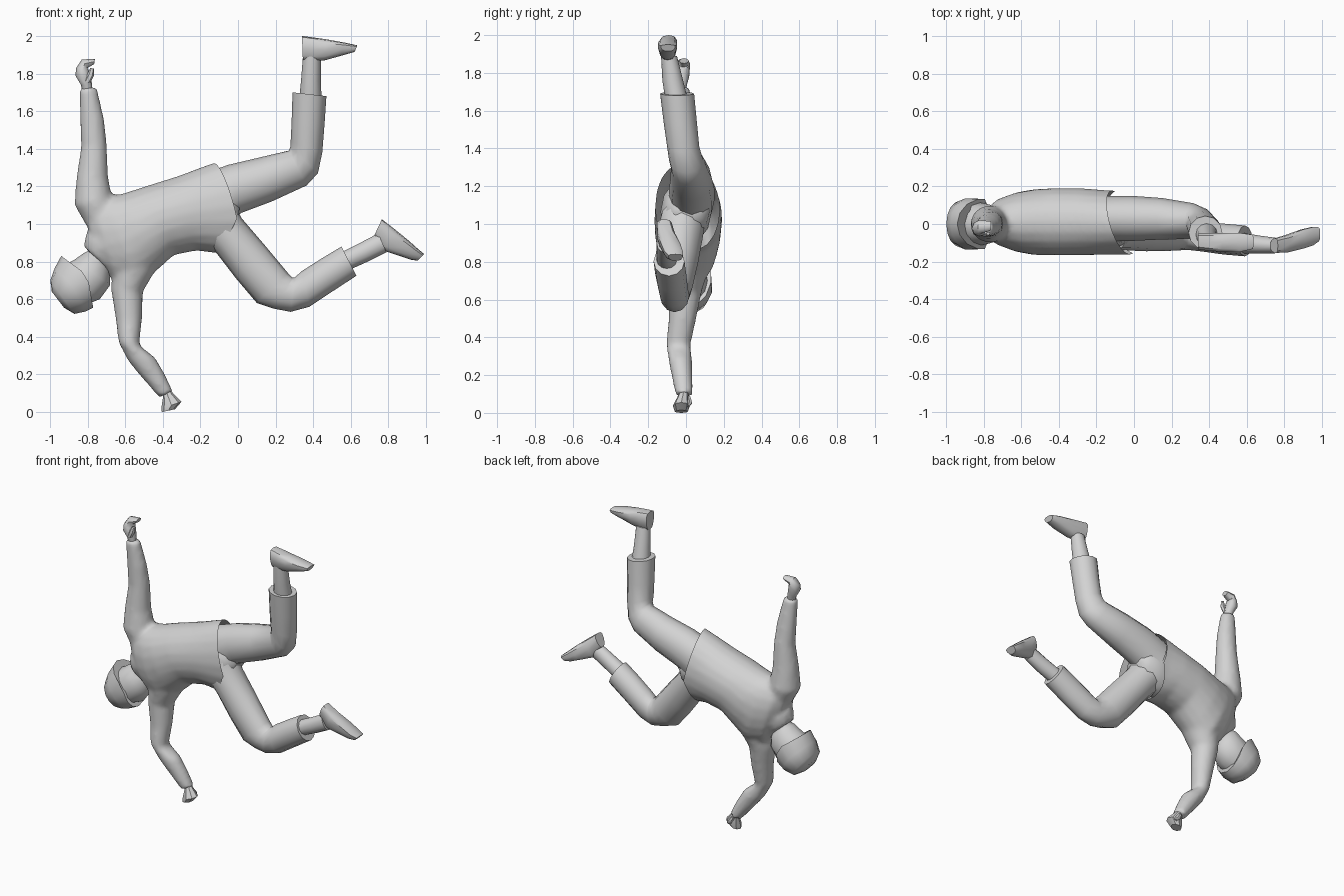
import bpy, bmesh, math
from mathutils import Vector

grey = bpy.data.materials.new("light grey")
grey.diffuse_color = (0.65, 0.65, 0.65, 1)


def smooth(ob, angle):
    bpy.ops.object.select_all(action='DESELECT')
    bpy.context.view_layer.objects.active = ob
    ob.select_set(True)
    bpy.ops.object.shade_smooth_by_angle(angle=math.radians(angle))
    ob.select_set(False)


def add_object(name, bm):
    bmesh.ops.recalc_face_normals(bm, faces=bm.faces)
    me = bpy.data.meshes.new(name)
    bm.to_mesh(me)
    bm.free()
    me.materials.append(grey)
    ob = bpy.data.objects.new(name, me)
    bpy.context.collection.objects.link(ob)
    return ob


def loft_into(bm, sections, sides=12, box=1.0, taper=0.0):
    """Each section: x1, z1, x2, z2 (the two edges), y centre, y radius, optional bulge x, z."""
    rings = []
    for s in sections:
        x1, z1, x2, z2, y, ry = s[:6]
        bx, bz = s[6:] if len(s) > 6 else (0, 0)
        mid = Vector(((x1 + x2) / 2, y, (z1 + z2) / 2))
        half = Vector(((x1 - x2) / 2, 0, (z1 - z2) / 2))
        ring = []
        for i in range(sides):
            t = 2 * math.pi * i / sides
            c, q = math.cos(t), math.sin(t)
            u = math.copysign(abs(c) ** box, c)
            v = math.copysign(abs(q) ** box, q) * (1 + taper * u)
            p = mid + half * u + Vector((0, ry * v, 0)) + Vector((bx, 0, bz)) * (1 - abs(u))
            ring.append(bm.verts.new(p))
        rings.append(ring)
    for a, b in zip(rings, rings[1:]):
        for i in range(sides):
            j = (i + 1) % sides
            bm.faces.new((a[i], a[j], b[j], b[i]))
    bm.faces.new(rings[0][::-1])
    bm.faces.new(rings[-1])


def loft(name, sections, sides=12, box=1.0, angle=50, taper=0.0):
    bm = bmesh.new()
    loft_into(bm, sections, sides, box, taper)
    smooth(add_object(name, bm), angle)


# Shirt: body, collar and both sleeves, blended into one skin
bm = bmesh.new()
loft_into(bm, [
    (-0.83, 1.08, -0.70, 0.74, 0.00, 0.07),
    (-0.78, 1.13, -0.64, 0.68, 0.01, 0.125),
    (-0.70, 1.15, -0.53, 0.66, 0.01, 0.16),
    (-0.62, 1.16, -0.44, 0.745, 0.01, 0.175),
    (-0.48, 1.205, -0.34, 0.835, 0.012, 0.18),
    (-0.32, 1.255, -0.22, 0.858, 0.012, 0.178),
    (-0.18, 1.308, -0.12, 0.845, 0.008, 0.172),
    (0.12, 1.41, 0.12, 0.81, 0.005, 0.165)], 20)
loft_into(bm, [
    (-0.74, 1.00, -0.60, 0.78, 0.0, 0.13),
    (-0.81, 0.95, -0.675, 0.77, 0.0, 0.095),
    (-0.82, 0.88, -0.69, 0.755, 0.0, 0.078)])
loft_into(bm, [
    (-0.80, 0.98, -0.62, 1.02, 0.00, 0.09),
    (-0.87, 1.10, -0.67, 1.14, 0.00, 0.1),
    (-0.86, 1.24, -0.69, 1.25, 0.00, 0.083),
    (-0.835, 1.41, -0.697, 1.42, 0.00, 0.068),
    (-0.84, 1.55, -0.71, 1.55, -0.01, 0.058),
    (-0.845, 1.725, -0.75, 1.728, -0.025, 0.043)], 16)
loft_into(bm, [
    (-0.70, 0.86, -0.38, 0.86, 0.00, 0.13),
    (-0.67, 0.74, -0.44, 0.75, 0.00, 0.115),
    (-0.675, 0.65, -0.505, 0.64, -0.005, 0.09),
    (-0.65, 0.49, -0.51, 0.49, -0.02, 0.073),
    (-0.635, 0.37, -0.525, 0.355, -0.04, 0.065),
    (-0.58, 0.265, -0.44, 0.29, -0.03, 0.063),
    (-0.505, 0.175, -0.39, 0.205, -0.02, 0.055),
    (-0.42, 0.078, -0.345, 0.11, -0.01, 0.046)], 16)
shirt = add_object("shirt", bm)

# Sheared wedge that trims the hem: pointed in front, nearly straight behind
shear = 0.29
hem = [(-0.05, 1.03), (-0.27, 1.855), (-0.27, 3), (-1.7, 3), (-1.7, -1), (-0.234, -1), (-0.234, 0.57)]
bm = bmesh.new()
front = [bm.verts.new((x + shear * 0.5, -0.5, z)) for x, z in hem]
back = [bm.verts.new((x - shear * 0.5, 0.5, z)) for x, z in hem]
bm.faces.new(front)
bm.faces.new(back[::-1])
for i in range(len(hem)):
    j = (i + 1) % len(hem)
    bm.faces.new((front[i], front[j], back[j], back[i]))
wedge = add_object("hem_cutter", bm)
wedge.hide_render = True

mod = shirt.modifiers.new("blend", 'REMESH')
mod.mode = 'VOXEL'
mod.voxel_size = 0.016
mod = shirt.modifiers.new("soften", 'SMOOTH')
mod.factor = 0.5
mod.iterations = 5
mod = shirt.modifiers.new("trim", 'BOOLEAN')
mod.operation = 'INTERSECT'
mod.solver = 'EXACT'
mod.object = wedge
bpy.context.view_layer.update()
trimmed = bpy.data.meshes.new_from_object(
    shirt.evaluated_get(bpy.context.evaluated_depsgraph_get()))
shirt.modifiers.clear()
shirt.data = trimmed
bpy.data.objects.remove(wedge)

# Open the hem by removing the flat cut faces
tip = Vector((hem[0][0], 0, hem[0][1]))
normals = []
for x, z in (hem[1], hem[-1]):
    dx, dz = x - tip.x, z - tip.z
    normals.append(Vector((dz, shear * dz, -dx)).normalized())
bm = bmesh.new()
bm.from_mesh(trimmed)
flat = [f for f in bm.faces
        if any(all(abs((v.co - tip).dot(n)) < 1e-4 for v in f.verts) for n in normals)]
bmesh.ops.delete(bm, geom=flat, context='FACES')
for f in bm.faces:
    f.material_index = 0
bm.to_mesh(trimmed)
bm.free()
trimmed.materials.clear()
trimmed.materials.append(grey)
smooth(shirt, 60)

# Raised hand
loft("raised_hand", [
    (-0.825, 1.69, -0.775, 1.69, -0.025, 0.022),
    (-0.835, 1.74, -0.775, 1.735, -0.025, 0.03),
    (-0.865, 1.79, -0.78, 1.77, -0.025, 0.042),
    (-0.86, 1.83, -0.79, 1.81, -0.022, 0.042),
    (-0.83, 1.875, -0.80, 1.83, -0.015, 0.035),
    (-0.76, 1.878, -0.765, 1.85, -0.01, 0.025)], 8)
loft("raised_thumb", [
    (-0.82, 1.76, -0.785, 1.75, -0.05, 0.014),
    (-0.80, 1.80, -0.765, 1.79, -0.055, 0.014),
    (-0.785, 1.83, -0.765, 1.825, -0.05, 0.009)], 6)

# Hand on the floor
loft("support_hand", [
    (-0.40, 0.11, -0.365, 0.125, -0.01, 0.022),
    (-0.40, 0.07, -0.345, 0.10, -0.015, 0.03),
    (-0.408, 0.02, -0.30, 0.055, -0.025, 0.045),
    (-0.405, 0.0, -0.335, 0.015, -0.025, 0.035)], 8, angle=35)
loft("support_thumb", [
    (-0.385, 0.08, -0.36, 0.09, 0.01, 0.014),
    (-0.365, 0.045, -0.335, 0.06, 0.02, 0.014),
    (-0.345, 0.03, -0.325, 0.04, 0.01, 0.009)], 6)

# Head with neck, and cap
loft("head", [
    (-0.76, 0.95, -0.63, 0.84, 0.0, 0.06),
    (-0.79, 0.86, -0.69, 0.765, 0.0, 0.062),
    (-0.82, 0.845, -0.68, 0.745, 0.0, 0.085),
    (-0.87, 0.81, -0.68, 0.675, 0.0, 0.105),
    (-0.91, 0.79, -0.735, 0.60, 0.0, 0.115),
    (-0.94, 0.75, -0.81, 0.57, 0.0, 0.11)])
loft("cap", [
    (-0.94, 0.83, -0.77, 0.555, 0.0, 0.135, 0.055, 0.035),
    (-0.975, 0.765, -0.81, 0.535, 0.0, 0.14, 0.02, 0.012),
    (-0.998, 0.70, -0.87, 0.522, 0.0, 0.118),
    (-0.99, 0.64, -0.925, 0.555, 0.0, 0.06)], 14)

# Pelvis under the shirt, joining the thighs
loft("pelvis", [
    (-0.25, 1.20, -0.22, 0.90, 0.0, 0.13),
    (-0.14, 1.24, -0.14, 0.89, 0.0, 0.135),
    (-0.04, 1.18, -0.04, 0.95, 0.01, 0.115),
    (0.01, 1.10, 0.0, 1.02, 0.01, 0.07)])

# Upper leg: trousers, ankle and shoe
loft("upper_trouser_leg", [
    (-0.18, 1.27, -0.10, 0.98, 0.03, 0.12),
    (-0.05, 1.315, 0.02, 1.06, 0.03, 0.12),
    (0.12, 1.355, 0.18, 1.12, 0.028, 0.11),
    (0.27, 1.39, 0.365, 1.205, 0.015, 0.095),
    (0.28, 1.41, 0.425, 1.27, 0.0, 0.09),
    (0.28, 1.44, 0.448, 1.38, -0.015, 0.085),
    (0.285, 1.54, 0.46, 1.53, -0.03, 0.088),
    (0.29, 1.70, 0.47, 1.68, -0.047, 0.09)])
loft("upper_ankle", [
    (0.325, 1.66, 0.445, 1.66, -0.05, 0.06),
    (0.335, 1.76, 0.44, 1.76, -0.07, 0.055),
    (0.345, 1.89, 0.44, 1.89, -0.09, 0.042)])
loft("upper_shoe", [
    (0.34, 2.00, 0.345, 1.87, -0.092, 0.042),
    (0.40, 1.992, 0.395, 1.865, -0.095, 0.047),
    (0.47, 1.982, 0.46, 1.87, -0.098, 0.048),
    (0.56, 1.966, 0.55, 1.895, -0.098, 0.05),
    (0.635, 1.95, 0.62, 1.915, -0.095, 0.037)], 12, 0.7, 40, 0.2)

# Lower leg: trousers, ankle and shoe
loft("lower_trouser_leg", [
    (-0.03, 1.13, -0.16, 0.89, -0.02, 0.12),
    (0.02, 1.03, -0.11, 0.84, -0.025, 0.115),
    (0.14, 0.89, -0.01, 0.71, -0.04, 0.105),
    (0.265, 0.74, 0.10, 0.58, -0.055, 0.088),
    (0.29, 0.715, 0.19, 0.55, -0.06, 0.08),
    (0.30, 0.715, 0.28, 0.533, -0.06, 0.078),
    (0.34, 0.75, 0.38, 0.56, -0.068, 0.078),
    (0.45, 0.82, 0.50, 0.64, -0.08, 0.082),
    (0.55, 0.88, 0.63, 0.725, -0.09, 0.082)])
loft("lower_ankle", [
    (0.54, 0.845, 0.59, 0.755, -0.10, 0.055),
    (0.65, 0.90, 0.69, 0.80, -0.11, 0.048),
    (0.745, 0.95, 0.79, 0.85, -0.115, 0.04)])
loft("lower_shoe", [
    (0.765, 1.025, 0.725, 0.94, -0.115, 0.038),
    (0.83, 0.975, 0.77, 0.86, -0.105, 0.045),
    (0.91, 0.91, 0.86, 0.83, -0.08, 0.05),
    (0.96, 0.865, 0.92, 0.81, -0.065, 0.048),
    (0.99, 0.84, 0.955, 0.805, -0.055, 0.037)], 12, 0.7, 40, 0.2)
